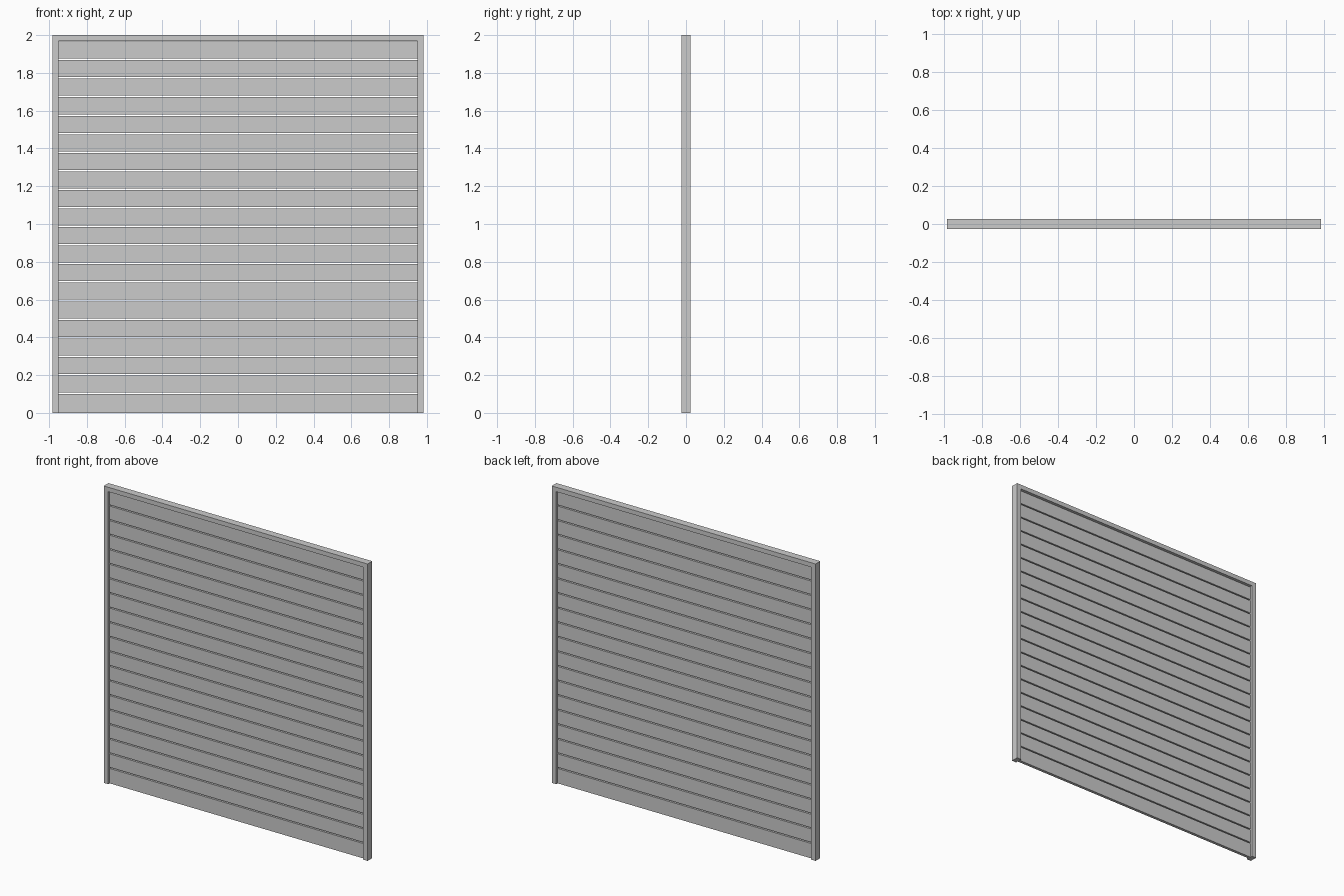
import bpy, bmesh

if "Cube" in bpy.data.objects:
    bpy.data.objects.remove(bpy.data.objects["Cube"])

HALF_W, HEIGHT = 0.983, 2.0
BAR, DEPTH = 0.033, 0.05
SLATS, PITCH, GAP, SLAT_DEPTH = 20, 0.0982, 0.008, 0.02


def new_object(name, bm):
    bmesh.ops.recalc_face_normals(bm, faces=bm.faces[:])
    mesh = bpy.data.meshes.new(name)
    bm.to_mesh(mesh)
    bm.free()
    obj = bpy.data.objects.new(name, mesh)
    bpy.context.collection.objects.link(obj)
    return obj


def extrude_profile(name, points, depth):
    """Extrude an XZ outline along y, centred on y = 0."""
    bm = bmesh.new()
    face = bm.faces.new([bm.verts.new((x, -depth / 2, z)) for x, z in points])
    ext = bmesh.ops.extrude_face_region(bm, geom=[face])
    moved = [v for v in ext["geom"] if isinstance(v, bmesh.types.BMVert)]
    bmesh.ops.translate(bm, verts=moved, vec=(0, depth, 0))
    return new_object(name, bm)


# Frame: two posts joined by a top rail, open at the bottom
inner, top = HALF_W - BAR, HEIGHT - 0.03
extrude_profile("frame", [
    (-HALF_W, 0), (-inner, 0), (-inner, top), (inner, top),
    (inner, 0), (HALF_W, 0), (HALF_W, HEIGHT), (-HALF_W, HEIGHT)], DEPTH)

# Horizontal slats with narrow open gaps, set back from both frame faces
for i in range(SLATS):
    low = 0 if i == 0 else 0.104 + (i - 1) * PITCH + GAP / 2
    high = min(0.104 + i * PITCH - GAP / 2, top)
    extrude_profile(f"slat_{i + 1:02d}", [
        (-inner, low), (inner, low), (inner, high), (-inner, high)], SLAT_DEPTH)
